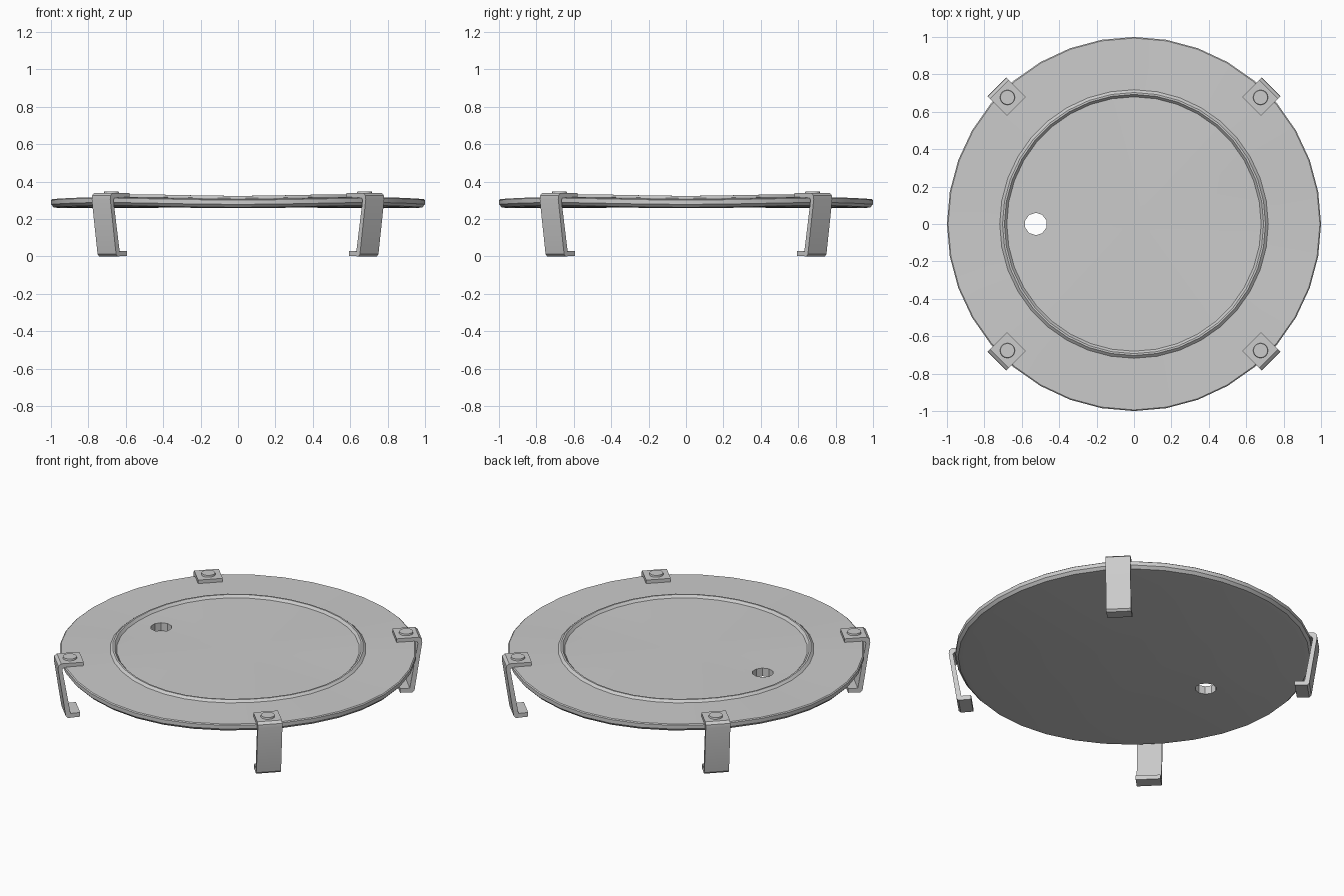
import bpy, bmesh, math
from mathutils import Matrix

if "Cube" in bpy.data.objects:
    bpy.data.objects.remove(bpy.data.objects["Cube"])

SEGMENTS = 36


def make_object(name, bm, smooth=True):
    bmesh.ops.recalc_face_normals(bm, faces=bm.faces)
    mesh = bpy.data.meshes.new(name)
    bm.to_mesh(mesh)
    bm.free()
    obj = bpy.data.objects.new(name, mesh)
    bpy.context.collection.objects.link(obj)
    if smooth:
        bpy.ops.object.select_all(action='DESELECT')
        obj.select_set(True)
        bpy.context.view_layer.objects.active = obj
        bpy.ops.object.shade_smooth_by_angle(angle=math.radians(35))
    return obj


def warp(r, a):
    # slight hand-made waviness: high at the clips, low between them
    return -0.005 * r * math.cos(4 * a)


def lathe(profile):
    bm = bmesh.new()
    rings = []
    for r, z in profile:
        if r == 0:
            rings.append([bm.verts.new((0, 0, z))] * SEGMENTS)
            continue
        ring = []
        for i in range(SEGMENTS):
            a = 2 * math.pi * i / SEGMENTS
            ring.append(bm.verts.new((r * math.cos(a), r * math.sin(a), z + warp(r, a))))
        rings.append(ring)
    for lower, upper in zip(rings, rings[1:]):
        for i in range(SEGMENTS):
            j = (i + 1) % SEGMENTS
            quad = [lower[i], lower[j], upper[j], upper[i]]
            bm.faces.new(list(dict.fromkeys(quad)))
    return bm


# round plate with rolled lower rim and a thin raised ring on top
plate = make_object("plate", lathe([
    (0, 0.262), (0.955, 0.262), (0.985, 0.267), (1.0, 0.283), (1.0, 0.306), (0.994, 0.311),
    (0.718, 0.314), (0.703, 0.327), (0.693, 0.327), (0.680, 0.312), (0, 0.312)]))

# hole through the plate
bm = bmesh.new()
bmesh.ops.create_cone(bm, cap_ends=True, segments=10, radius1=0.06, radius2=0.06,
                      depth=0.4, matrix=Matrix.Translation((-0.525, 0, 0.29)))
cutter = make_object("hole_cutter", bm, smooth=False)
cutter.hide_render = True
cutter.hide_viewport = True
cut = plate.modifiers.new("hole", 'BOOLEAN')
cut.operation = 'DIFFERENCE'
cut.solver = 'EXACT'
cut.object = cutter

# bent strap profile: top tab, leaning leg, inward foot (radius, height)
STRAP = [(0.89, 0.312), (1.004, 0.312), (1.012, 0.302), (0.965, 0.027), (0.91, 0.029),
         (0.91, 0.003), (0.98, 0.0), (0.992, 0.012), (1.036, 0.305), (1.034, 0.325),
         (1.018, 0.338), (0.89, 0.338)]
HALF_WIDTH = 0.07

for name, angle in (("back_right", 45), ("back_left", 135), ("front_left", 225), ("front_right", 315)):
    turn = Matrix.Rotation(math.radians(angle), 4, 'Z')

    # strap leg
    bm = bmesh.new()
    side = bm.faces.new([bm.verts.new((r, -HALF_WIDTH, z)) for r, z in STRAP])
    out = bmesh.ops.extrude_face_region(bm, geom=[side])
    verts = [v for v in out["geom"] if isinstance(v, bmesh.types.BMVert)]
    bmesh.ops.translate(bm, verts=verts, vec=(0, 2 * HALF_WIDTH, 0))
    bm.transform(turn)
    make_object(name + "_leg", bm)

    # rivet head
    bm = bmesh.new()
    bmesh.ops.create_cone(bm, cap_ends=True, segments=16, radius1=0.042, radius2=0.038,
                          depth=0.02, matrix=Matrix.Translation((0.957, 0, 0.338)))
    bm.transform(turn)
    make_object(name + "_rivet", bm)
